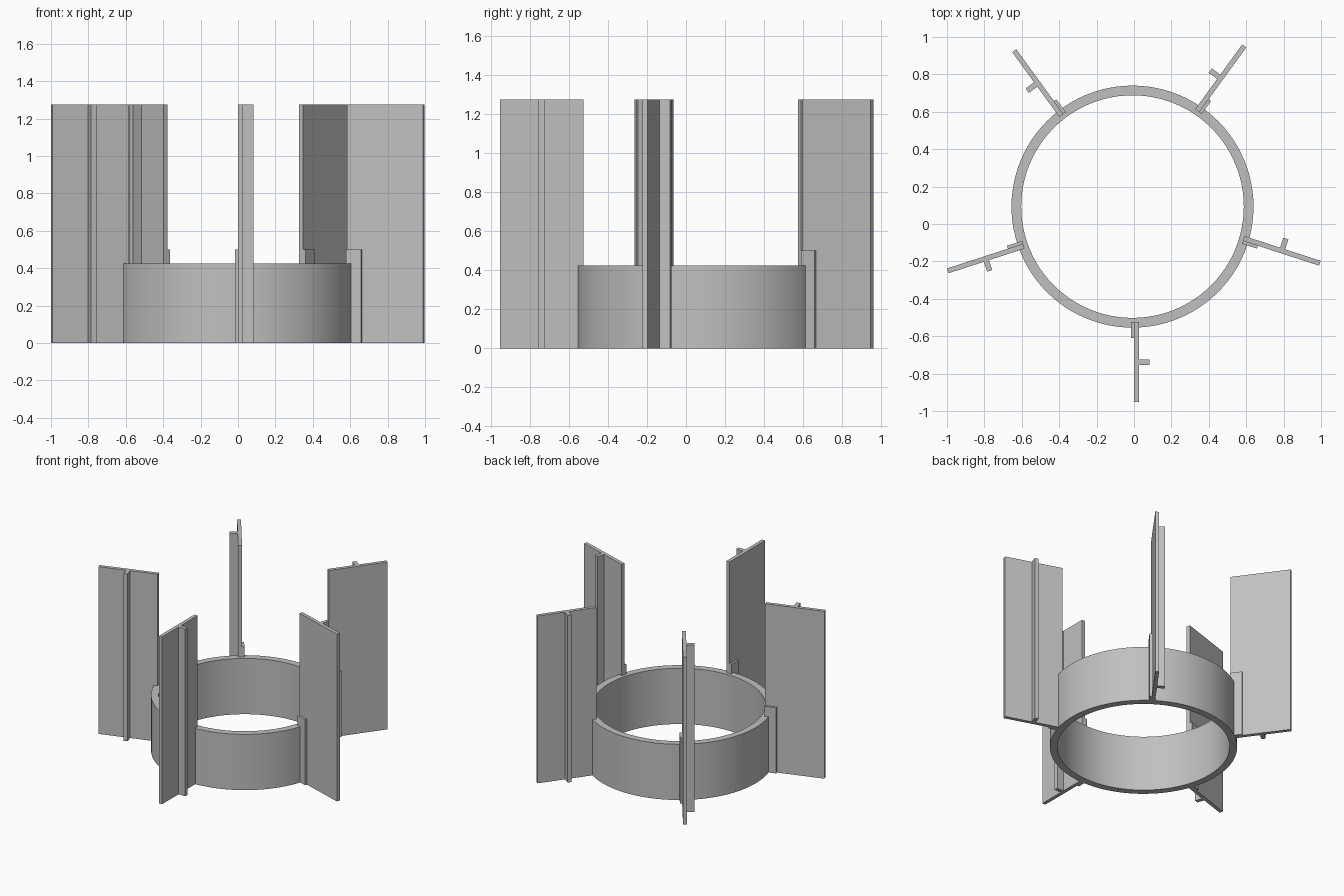
import bpy
import bmesh
from math import cos, sin, tau, radians
from mathutils import Matrix, Vector

if "Cube" in bpy.data.objects:
    bpy.data.objects.remove(bpy.data.objects["Cube"], do_unlink=True)

CENTRE = Vector((-0.008, 0.093, 0))
RING_OUTER, RING_INNER, RING_HEIGHT = 0.647, 0.595, 0.425
PANEL_HEIGHT, TAB_HEIGHT = 1.275, 0.5
COUNT = 5
SEGMENTS = 96

grey = bpy.data.materials.new("light grey")
grey.use_nodes = True
grey.diffuse_color = (0.53, 0.53, 0.53, 1)
grey.node_tree.nodes["Principled BSDF"].inputs["Base Color"].default_value = grey.diffuse_color


def add_object(name, bm, matrix):
    bmesh.ops.recalc_face_normals(bm, faces=bm.faces)
    mesh = bpy.data.meshes.new(name)
    bm.to_mesh(mesh)
    bm.free()
    mesh.materials.append(grey)
    obj = bpy.data.objects.new(name, mesh)
    obj.matrix_world = matrix
    bpy.context.collection.objects.link(obj)
    return obj


def add_box(name, x, y, height, matrix):
    """Upright box on the ground spanning the x and y ranges."""
    bm = bmesh.new()
    bmesh.ops.create_cube(bm, size=1)
    bmesh.ops.scale(bm, vec=(x[1] - x[0], y[1] - y[0], height), verts=bm.verts)
    bmesh.ops.translate(bm, vec=(sum(x) / 2, sum(y) / 2, height / 2), verts=bm.verts)
    return add_object(name, bm, matrix)


# Open ring: a rectangular section swept around the centre
bm = bmesh.new()
section = [(RING_INNER, 0), (RING_OUTER, 0), (RING_OUTER, RING_HEIGHT), (RING_INNER, RING_HEIGHT)]
loops = [[bm.verts.new((r * cos(tau * i / SEGMENTS), r * sin(tau * i / SEGMENTS), z))
          for r, z in section] for i in range(SEGMENTS)]
for i, loop in enumerate(loops):
    after = loops[(i + 1) % SEGMENTS]
    for j in range(len(section)):
        k = (j + 1) % len(section)
        bm.faces.new((loop[j], loop[k], after[k], after[j]))
ring = add_object("ring", bm, Matrix.Translation(CENTRE))
bpy.context.view_layer.objects.active = ring
ring.select_set(True)
bpy.ops.object.shade_smooth_by_angle(angle=radians(30))

# Radial panels, each with a stiffening rib and a short mounting tab
for n in range(COUNT):
    turn = Matrix.Translation(CENTRE) @ Matrix.Rotation(tau * n / COUNT, 4, "Z")
    add_box(f"panel_{n + 1}", (0.008, 0.035), (-1.046, -0.618), PANEL_HEIGHT, turn)
    add_box(f"rib_{n + 1}", (0.035, 0.091), (-0.847, -0.818), PANEL_HEIGHT, turn)
    add_box(f"mounting_tab_{n + 1}", (-0.008, 0.008), (-0.703, -0.618), TAB_HEIGHT, turn)
